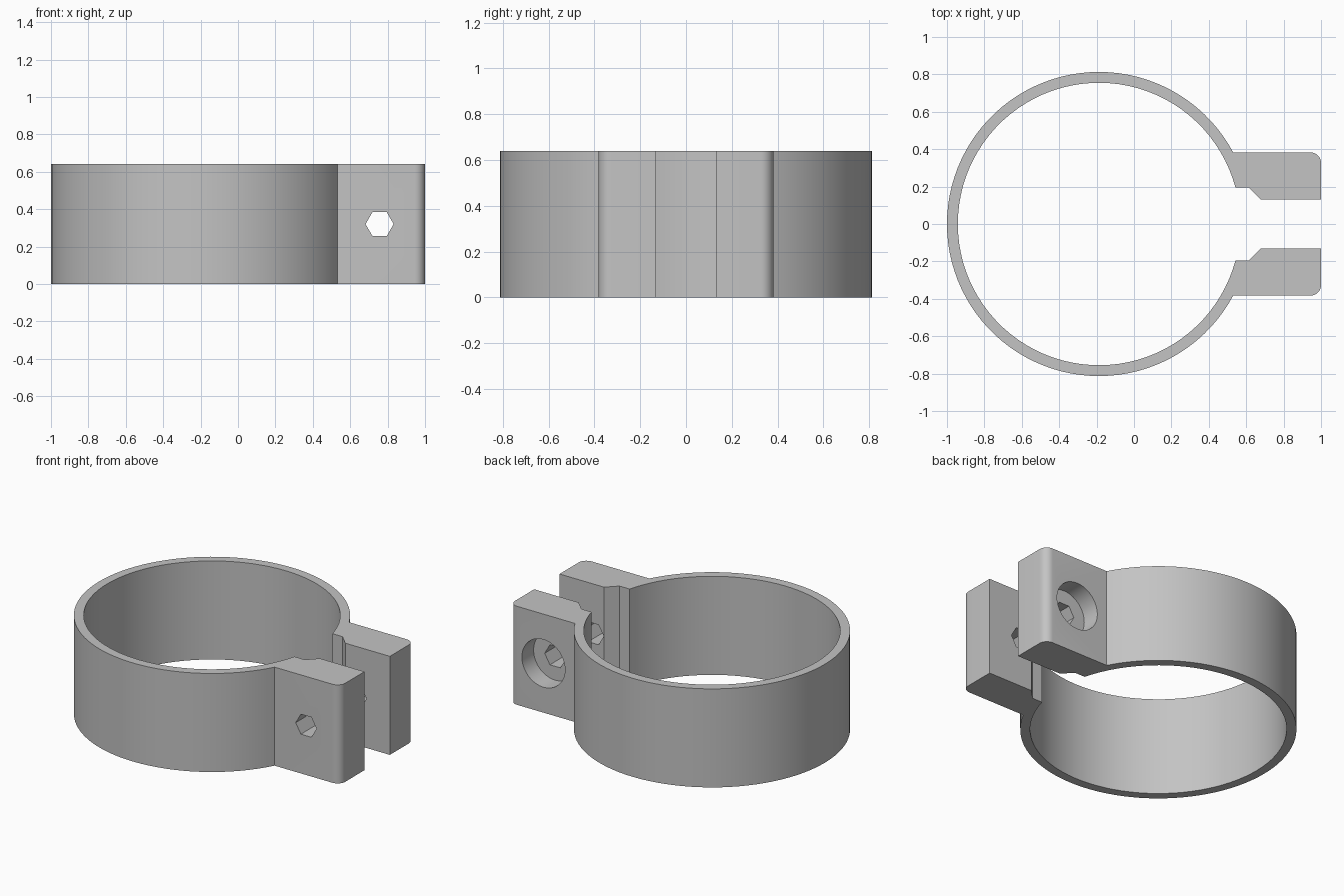
import bpy, bmesh
from math import sin, cos, asin, pi
from mathutils import Matrix

old = bpy.data.objects.get("Cube")
if old:
    bpy.data.objects.remove(old, do_unlink=True)

HEIGHT = 0.64
RING_X, OUTER, INNER = -0.187, 0.813, 0.755
LUG_OUT, LUG_NOTCH, LUG_IN = 0.382, 0.195, 0.13
FILLET = 0.055
BOLT_X, BOLT_Z = 0.757, HEIGHT / 2


def arc(cx, cy, r, a0, a1, n):
    return [(cx + r * cos(a0 + (a1 - a0) * i / n),
             cy + r * sin(a0 + (a1 - a0) * i / n)) for i in range(n + 1)]


def link(name, bm):
    mesh = bpy.data.meshes.new(name)
    bm.to_mesh(mesh)
    bm.free()
    obj = bpy.data.objects.new(name, mesh)
    bpy.context.collection.objects.link(obj)
    return obj


def bore(name, radius, sides, y0, y1):
    """Cutter running along y through the lugs."""
    bm = bmesh.new()
    place = Matrix.Translation((BOLT_X, (y0 + y1) / 2, BOLT_Z)) @ Matrix.Rotation(pi / 2, 4, 'X')
    bmesh.ops.create_cone(bm, cap_ends=True, segments=sides, radius1=radius,
                          radius2=radius, depth=y1 - y0, matrix=place)
    # turn the hexagon so that two corners point along x
    if sides == 6:
        bmesh.ops.rotate(bm, verts=bm.verts, cent=(BOLT_X, 0, BOLT_Z),
                         matrix=Matrix.Rotation(pi / 6, 3, 'Y'))
    obj = link(name, bm)
    obj.hide_render = True
    return obj


# Half outline: outside of band, rounded lug, chamfered notch, inside of band
half = arc(RING_X, 0, OUTER, pi, asin(LUG_OUT / OUTER), 42)
half += arc(1 - FILLET, LUG_OUT - FILLET, FILLET, pi / 2, 0, 8)
half += [(1, LUG_IN), (0.68, LUG_IN), (0.615, LUG_NOTCH)]
half += arc(RING_X, 0, INNER, asin(LUG_NOTCH / INNER), pi, 42)

# The outer and inner seam points lie on y = 0 and are shared by both halves
outline = half + [(x, -y) for x, y in reversed(half[1:-1])]

bm = bmesh.new()
base = bm.faces.new([bm.verts.new((x, y, 0)) for x, y in half])
bmesh.ops.triangulate(bm, faces=[base])
top = bmesh.ops.extrude_face_region(bm, geom=bm.faces[:])["geom"]
bmesh.ops.translate(bm, vec=(0, 0, HEIGHT),
                    verts=[g for g in top if isinstance(g, bmesh.types.BMVert)])
# Open the seam, then mirror and weld the other half
seam = [f for f in bm.faces if all(abs(v.co.y) < 1e-4 for v in f.verts)]
bmesh.ops.delete(bm, geom=seam, context='FACES_ONLY')
bmesh.ops.mirror(bm, geom=bm.verts[:] + bm.edges[:] + bm.faces[:],
                 axis='Y', merge_dist=0.0005)
bmesh.ops.remove_doubles(bm, verts=bm.verts, dist=0.0005)
bmesh.ops.recalc_face_normals(bm, faces=bm.faces)
clamp = link("clamp_band", bm)

# Bolt hole through both lugs and round counterbore in the back lug
for cutter in (bore("bolt_hole_cutter", 0.075, 6, -0.6, 0.6),
               bore("counterbore_cutter", 0.155, 40, LUG_OUT - 0.12, 0.6)):
    mod = clamp.modifiers.new(cutter.name, 'BOOLEAN')
    mod.operation = 'DIFFERENCE'
    mod.solver = 'EXACT'
    mod.object = cutter
    bpy.context.view_layer.objects.active = clamp
    bpy.ops.object.modifier_apply(modifier=mod.name)
    bpy.data.objects.remove(cutter, do_unlink=True)

# Grey plastic
grey = bpy.data.materials.new("light_grey")
grey.use_nodes = True
colour = (0.55, 0.55, 0.55, 1)
grey.diffuse_color = colour
grey.node_tree.nodes["Principled BSDF"].inputs["Base Color"].default_value = colour
clamp.data.materials.clear()
clamp.data.materials.append(grey)

bpy.ops.object.select_all(action='DESELECT')
clamp.select_set(True)
bpy.context.view_layer.objects.active = clamp
bpy.ops.object.shade_smooth_by_angle(angle=pi / 6)
